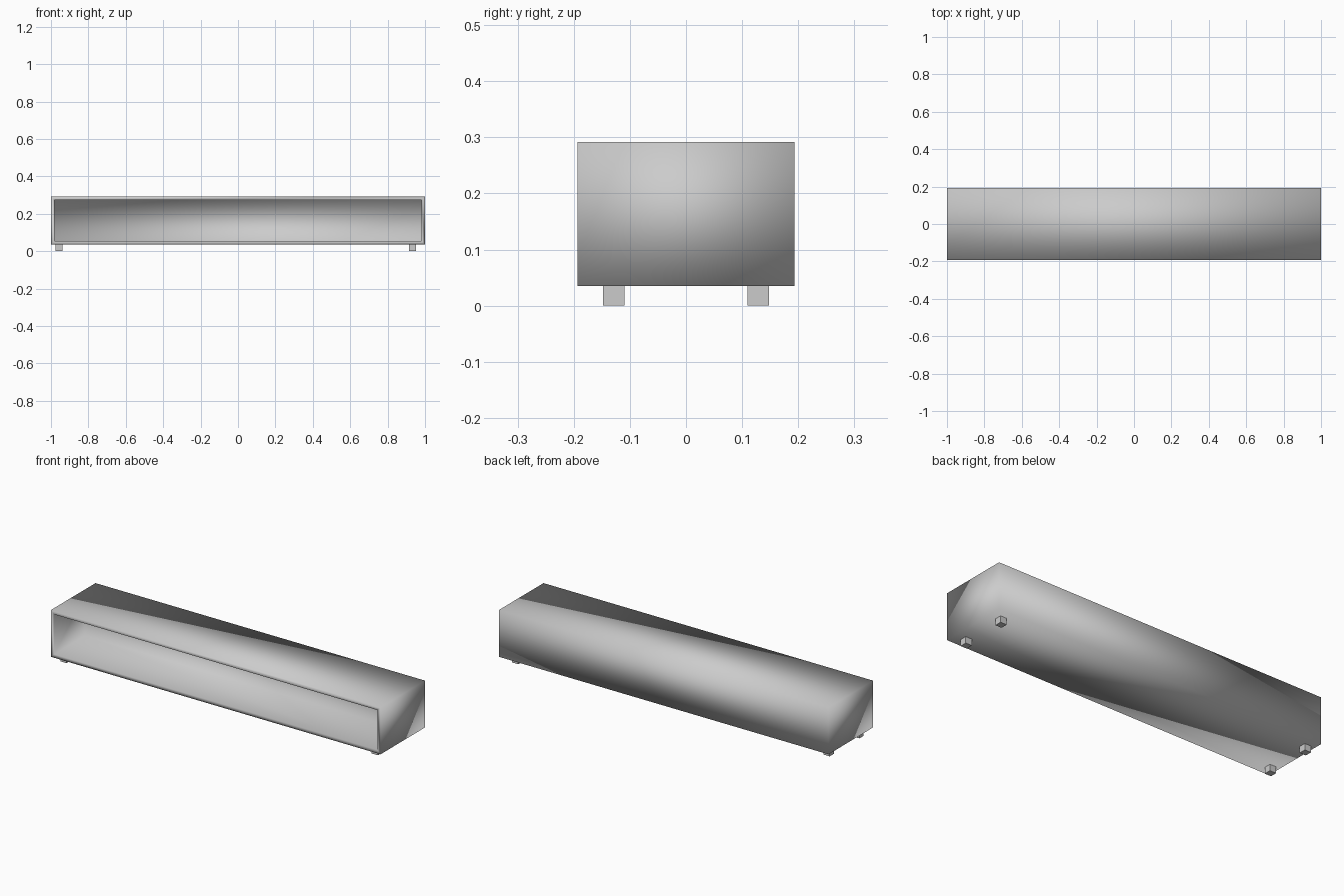
import bpy
import bmesh
from mathutils import Vector

old = bpy.data.objects.get("Cube")
if old:
    bpy.data.objects.remove(old, do_unlink=True)

# Single plain grey finish
grey = bpy.data.materials.new("light_grey")
grey.use_nodes = True
colour = (0.6, 0.6, 0.6, 1)
grey.diffuse_color = colour
grey.node_tree.nodes["Principled BSDF"].inputs["Base Color"].default_value = colour


def box_mesh(low, high):
    """Return a bmesh box spanning two opposite corners."""
    low, high = Vector(low), Vector(high)
    bm = bmesh.new()
    bmesh.ops.create_cube(bm, size=1)
    bmesh.ops.scale(bm, vec=high - low, verts=bm.verts)
    bmesh.ops.translate(bm, vec=(low + high) / 2, verts=bm.verts)
    return bm


def finish(name, bm, smooth=False):
    for face in bm.faces:
        face.smooth = smooth
    mesh = bpy.data.meshes.new(name)
    bm.to_mesh(mesh)
    bm.free()
    mesh.materials.append(grey)
    obj = bpy.data.objects.new(name, mesh)
    bpy.context.collection.objects.link(obj)
    return obj


# Cabinet: long box whose front is inset to a rim, then pushed in as a niche
HALF_DEPTH, BOTTOM, TOP = 0.193, 0.035, 0.292
RIM, NICHE_DEPTH = 0.027, 0.266
bm = box_mesh((-1, -HALF_DEPTH, BOTTOM), (1, HALF_DEPTH, TOP))
front = min(bm.faces, key=lambda f: f.calc_center_median().y)
bmesh.ops.inset_region(bm, faces=[front], thickness=RIM)
niche = bmesh.ops.extrude_discrete_faces(bm, faces=[front])["faces"][0]
bmesh.ops.translate(bm, vec=(0, NICHE_DEPTH, 0), verts=niche.verts)
finish("cabinet", bm, smooth=True)

# Four short square feet
FOOT = 0.038
for side, x in (("right", -0.956), ("left", 0.934)):
    for end, y in (("front", -0.129), ("back", 0.129)):
        h = FOOT / 2
        finish(f"{end}_{side}_foot",
               box_mesh((x - h, y - h, 0), (x + h, y + h, BOTTOM)))
